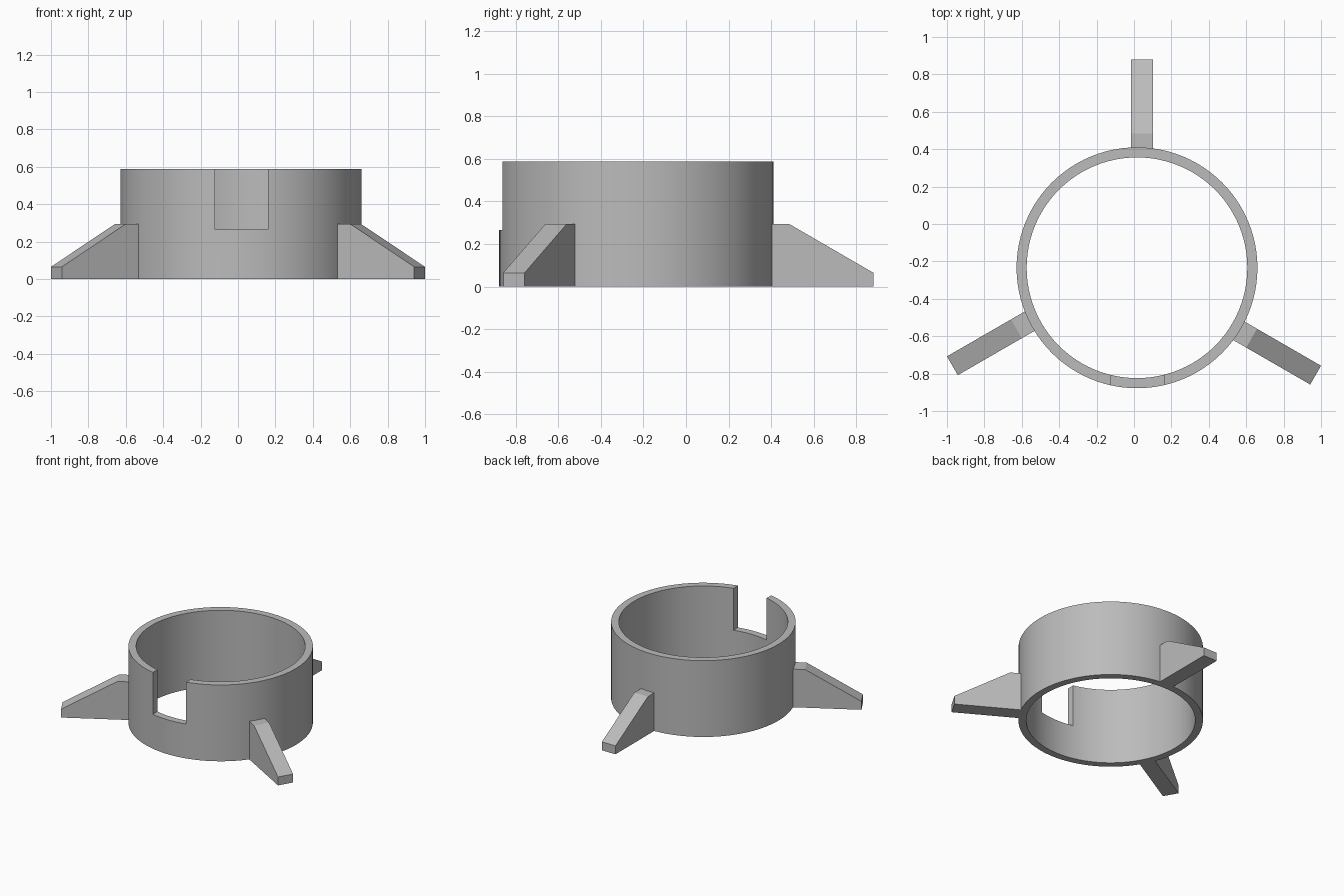
import bpy, bmesh
from math import radians
from mathutils import Matrix, Vector

if "Cube" in bpy.data.objects:
    bpy.data.objects.remove(bpy.data.objects["Cube"], do_unlink=True)

grey = bpy.data.materials.new("grey plastic")
grey.use_nodes = True
colour = (0.5, 0.5, 0.5, 1)
grey.diffuse_color = colour
grey.node_tree.nodes["Principled BSDF"].inputs["Base Color"].default_value = colour

CENTRE = Vector((0.016, -0.234, 0))
OUTER, INNER, HEIGHT = 0.644, 0.59, 0.588


def finish(name, bm):
    bmesh.ops.recalc_face_normals(bm, faces=bm.faces)
    mesh = bpy.data.meshes.new(name)
    bm.to_mesh(mesh)
    bm.free()
    mesh.materials.append(grey)
    obj = bpy.data.objects.new(name, mesh)
    bpy.context.collection.objects.link(obj)
    return obj


def activate(obj):
    bpy.ops.object.select_all(action="DESELECT")
    obj.select_set(True)
    bpy.context.view_layer.objects.active = obj


# Ring wall: a rectangular section spun round the axis
bm = bmesh.new()
section = [bm.verts.new(CENTRE + Vector((r, 0, z)))
           for r, z in ((INNER, 0), (OUTER, 0), (OUTER, HEIGHT), (INNER, HEIGHT))]
edges = [bm.edges.new((section[i], section[(i + 1) % 4])) for i in range(4)]
bmesh.ops.spin(bm, geom=section + edges, cent=CENTRE, axis=(0, 0, 1),
               angle=radians(360), steps=96, use_merge=True)
bmesh.ops.remove_doubles(bm, verts=bm.verts, dist=0.0001)
ring = finish("ring_wall", bm)

# Notch in the front of the wall, open at the top
bm = bmesh.new()
bmesh.ops.create_cube(bm, size=1, matrix=Matrix.Translation((0.019, -0.8, 0.665))
                      @ Matrix.Diagonal((0.283, 0.4, 0.8, 1)))
cutter = finish("notch_cutter", bm)
cutter.hide_render = True
cut = ring.modifiers.new("notch", "BOOLEAN")
cut.operation = "DIFFERENCE"
cut.solver = "EXACT"
cut.object = cutter
activate(ring)
bpy.ops.object.modifier_apply(modifier=cut.name)
bpy.data.objects.remove(cutter, do_unlink=True)
activate(ring)
bpy.ops.object.shade_smooth_by_angle(angle=radians(30))

# Sloped fins: side profile measured inward from the tip, then given thickness
PROFILE = ((0, 0), (0, 0.065), (-0.395, 0.294), (-0.495, 0.294), (-0.495, 0))
WIDTH = 0.116


def fin(name, tip, heading):
    bm = bmesh.new()
    face = bm.faces.new([bm.verts.new((x, -WIDTH / 2, z)) for x, z in PROFILE])
    grown = bmesh.ops.extrude_face_region(bm, geom=[face])["geom"]
    bmesh.ops.translate(bm, vec=(0, WIDTH, 0),
                        verts=[v for v in grown if isinstance(v, bmesh.types.BMVert)])
    place = Matrix.Translation((*tip, 0)) @ Matrix.Rotation(radians(heading), 4, "Z")
    bmesh.ops.transform(bm, matrix=place, verts=bm.verts)
    finish(name, bm)


fin("back_fin", (0.043, 0.88), 90)
fin("left_fin", (0.971, -0.808), -30)
fin("right_fin", (-0.971, -0.758), 210)
